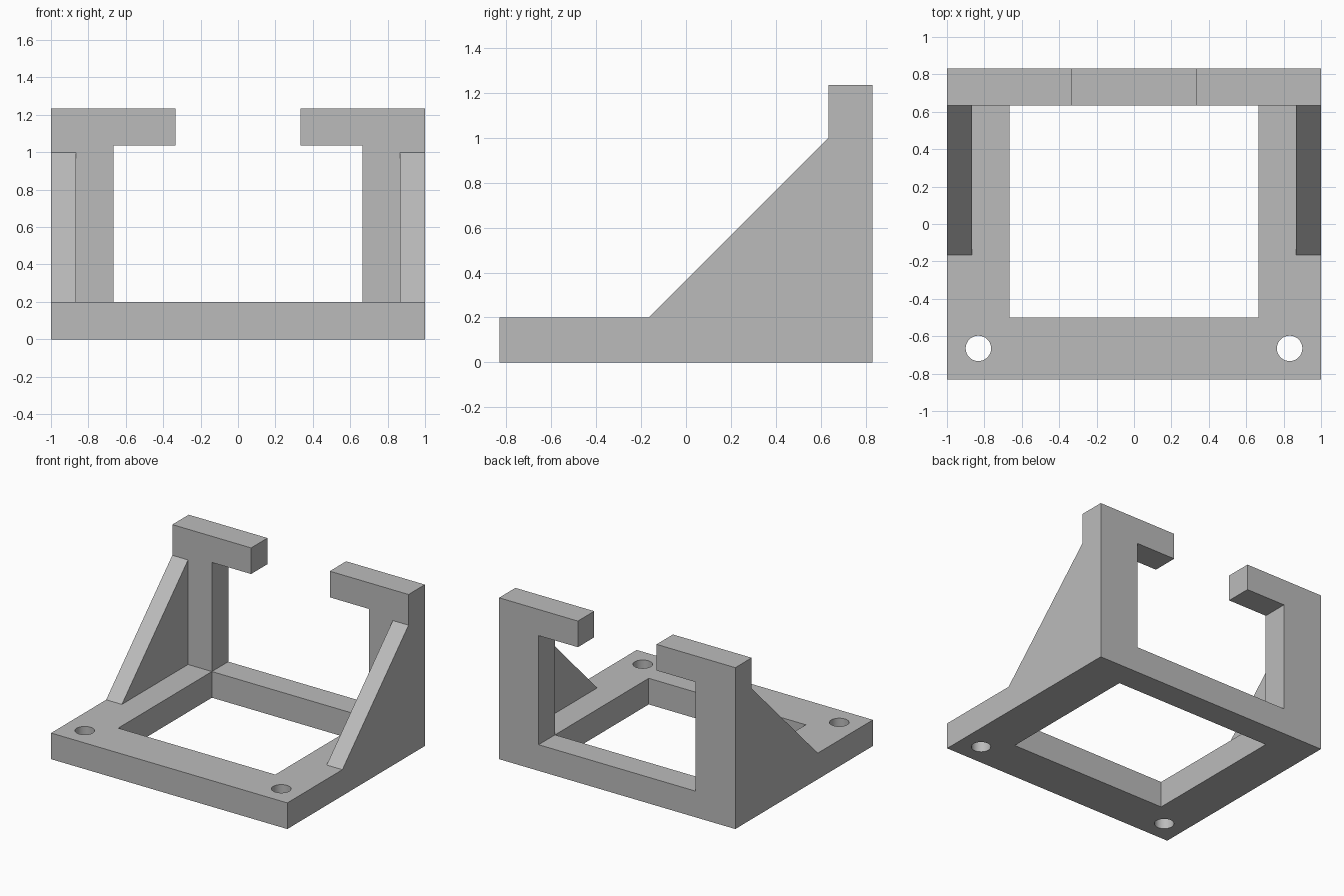
import bpy
import bmesh
import math
from mathutils import Vector

if "Cube" in bpy.data.objects:
    bpy.data.objects.remove(bpy.data.objects["Cube"], do_unlink=True)

# Main dimensions
HALF_X, HALF_Y = 1.0, 0.832
BASE_TOP, TOP = 0.2, 1.235
WINDOW_X, WINDOW_FRONT = 0.665, -0.499
BACK = 0.634                      # front face of the posts
HOLE_X, HOLE_Y, HOLE_R = 0.832, -0.665, 0.068

grey = bpy.data.materials.new("plain grey")
grey.use_nodes = True
colour = (0.5, 0.5, 0.5, 1)
grey.diffuse_color = colour
grey.node_tree.nodes["Principled BSDF"].inputs["Base Color"].default_value = colour


def extrude(name, points, direction):
    """Make a solid from a flat outline swept along a direction."""
    bm = bmesh.new()
    face = bm.faces.new([bm.verts.new(p) for p in points])
    swept = bmesh.ops.extrude_face_region(bm, geom=[face])["geom"]
    verts = [g for g in swept if isinstance(g, bmesh.types.BMVert)]
    bmesh.ops.translate(bm, verts=verts, vec=Vector(direction))
    bmesh.ops.recalc_face_normals(bm, faces=bm.faces)
    mesh = bpy.data.meshes.new(name)
    bm.to_mesh(mesh)
    bm.free()
    mesh.materials.append(grey)
    obj = bpy.data.objects.new(name, mesh)
    bpy.context.collection.objects.link(obj)
    return obj


def box(name, x0, x1, y0, y1, z0, z1):
    outline = [(x0, y0, z0), (x1, y0, z0), (x1, y1, z0), (x0, y1, z0)]
    return extrude(name, outline, (0, 0, z1 - z0))


def combine(target, other, operation):
    """Apply a boolean and discard the second solid."""
    mod = target.modifiers.new(operation.lower(), 'BOOLEAN')
    mod.object, mod.operation, mod.solver = other, operation, 'EXACT'
    bpy.context.view_layer.objects.active = target
    bpy.ops.object.modifier_apply(modifier=mod.name)
    bpy.data.objects.remove(other, do_unlink=True)


# Base plate with a rectangular window
bracket = box("mounting_bracket", -HALF_X, HALF_X, -HALF_Y, HALF_Y, 0, BASE_TOP)
window = box("window_cutter", -WINDOW_X, WINDOW_X, WINDOW_FRONT, BACK, -0.1, 0.5)
combine(bracket, window, 'DIFFERENCE')

for side, label in ((1, "left"), (-1, "right")):
    # Post with an inward hook at the top
    hook = [(HALF_X, BASE_TOP), (HALF_X, TOP), (0.333, TOP),
            (0.333, 1.035), (WINDOW_X, 1.035), (WINDOW_X, BASE_TOP)]
    post = extrude(label + "_post", [(side * x, BACK, z) for x, z in hook],
                   (0, HALF_Y - BACK, 0))
    combine(bracket, post, 'UNION')

    # Triangular gusset bracing the post
    brace = [(-0.166, BASE_TOP), (BACK, BASE_TOP), (BACK, 1.0)]
    gusset = extrude(label + "_gusset", [(side * HALF_X, y, z) for y, z in brace],
                     (side * -0.133, 0, 0))
    combine(bracket, gusset, 'UNION')

    # Screw hole in the front corner
    ring = [math.tau * i / 48 for i in range(48)]
    drill = extrude(label + "_hole_cutter",
                    [(side * HOLE_X + HOLE_R * math.cos(a),
                      HOLE_Y + HOLE_R * math.sin(a), -0.1) for a in ring],
                    (0, 0, 0.5))
    combine(bracket, drill, 'DIFFERENCE')

# Smooth only the hole walls
bpy.ops.object.select_all(action='DESELECT')
bracket.select_set(True)
bpy.context.view_layer.objects.active = bracket
bpy.ops.object.shade_smooth_by_angle(angle=math.radians(30))
